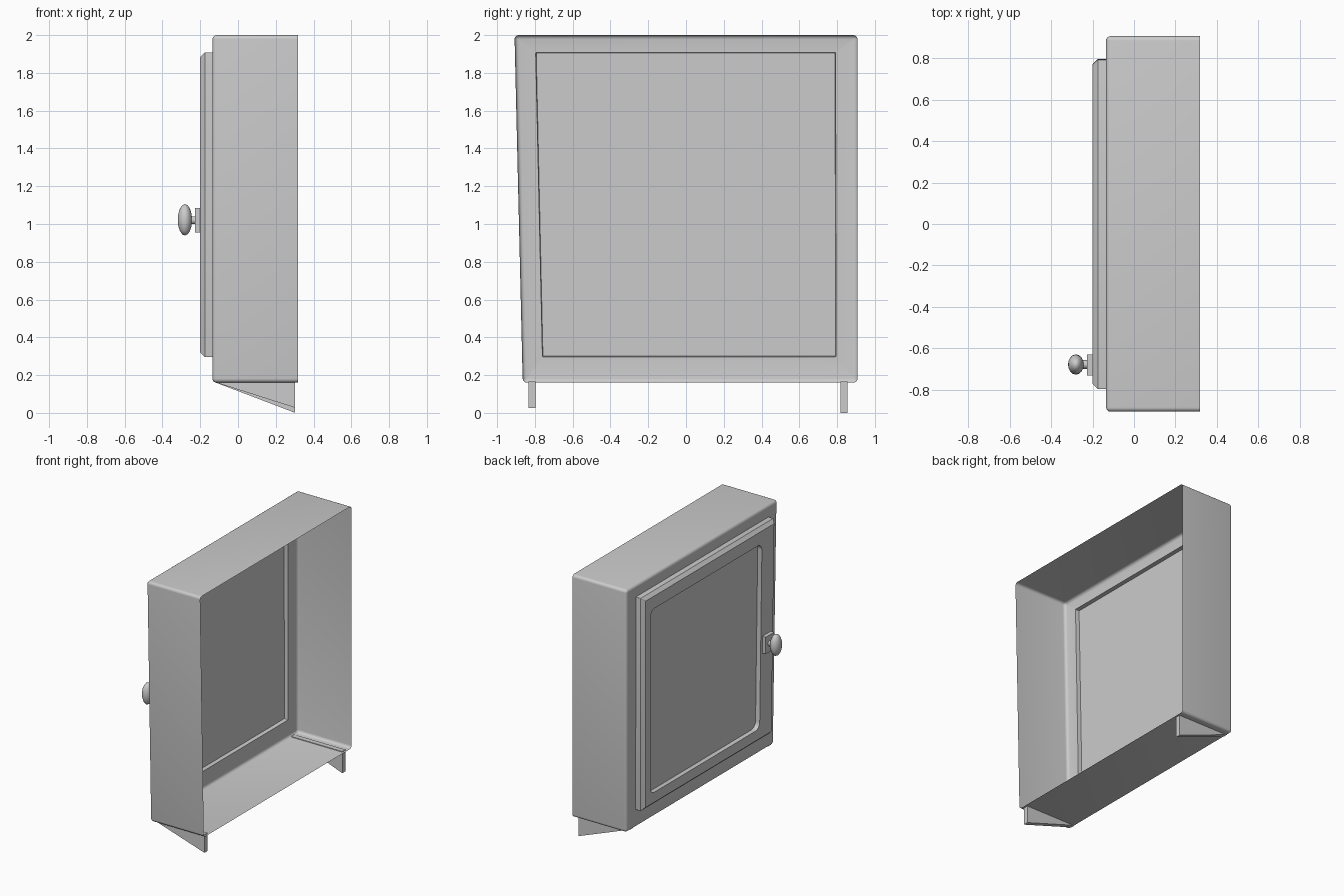
import bpy, bmesh, math

if "Cube" in bpy.data.objects:
    bpy.data.objects.remove(bpy.data.objects["Cube"])

Z_TOP, Z_BOT, Y_MAX = 2.0, 0.16, 0.908


def taper(y, z):
    # the latch side leans inward towards the bottom
    return Y_MAX - (Y_MAX - y) * (1 - 0.024 * (Z_TOP - z) / (Z_TOP - Z_BOT))


def loop(x, y0, y1, z0, z1, r, n=5):
    pts = []
    corners = [(y1 - r, z1 - r, 0), (y0 + r, z1 - r, 90), (y0 + r, z0 + r, 180), (y1 - r, z0 + r, 270)]
    for cy, cz, start in corners:
        for i in range(n + 1):
            a = math.radians(start + 90 * i / n)
            y, z = cy + r * math.cos(a), cz + r * math.sin(a)
            pts.append((x, taper(y, z), z))
    return pts


def finish(bm, name, smooth=True):
    mesh = bpy.data.meshes.new(name)
    bm.to_mesh(mesh)
    bm.free()
    obj = bpy.data.objects.new(name, mesh)
    bpy.context.collection.objects.link(obj)
    if smooth:
        bpy.ops.object.select_all(action='DESELECT')
        obj.select_set(True)
        bpy.context.view_layer.objects.active = obj
        bpy.ops.object.shade_smooth_by_angle(angle=math.radians(30))
    return obj


def loft(name, loops, cap=False):
    bm = bmesh.new()
    rings = [[bm.verts.new(p) for p in pts] for pts in loops]
    for a, b in zip(rings, rings[1:]):
        for i in range(len(a)):
            j = (i + 1) % len(a)
            bm.faces.new((a[i], a[j], b[j], b[i]))
    if cap:
        bm.faces.new(rings[-1])
    return finish(bm, name)


# open-backed cabinet shell with rounded edges, door opening and inner panel
R = 0.022
shell = [loop(0.318, -Y_MAX, Y_MAX, Z_BOT, Z_TOP, R)]
for i in range(5):
    a = math.radians(90 * i / 4)
    d = R * (1 - math.cos(a))
    shell.append(loop(-0.135 + R - R * math.sin(a), -Y_MAX + d, Y_MAX - d,
                      Z_BOT + d, Z_TOP - d, max(R - d, 0.003)))
shell.append(loop(-0.135, -0.798, 0.792, 0.297, 1.907, 0.003))
shell.append(loop(-0.165, -0.795, 0.789, 0.300, 1.904, 0.003))
loft("cabinet_shell", shell, cap=True)

# chamfered door frame around the recessed panel
loft("door_frame", [
    loop(-0.135, -0.80, 0.794, 0.295, 1.909, 0.003),
    loop(-0.175, -0.80, 0.794, 0.295, 1.909, 0.003),
    loop(-0.200, -0.776, 0.77, 0.319, 1.885, 0.003),
    loop(-0.200, -0.63, 0.71, 0.395, 1.79, 0.05),
    loop(-0.165, -0.63, 0.71, 0.395, 1.79, 0.05),
])


# wedge feet under each side
def wedge(name, y0, y1, z_low):
    bm = bmesh.new()
    prof = [(-0.13, 0.165), (0.303, 0.165), (0.303, z_low)]
    a, b = [[bm.verts.new((x, y, z)) for x, z in prof] for y in (y0, y1)]
    bm.faces.new(a)
    bm.faces.new(b[::-1])
    for i in range(3):
        j = (i + 1) % 3
        bm.faces.new((a[j], a[i], b[i], b[j]))
    bmesh.ops.recalc_face_normals(bm, faces=bm.faces)
    finish(bm, name, smooth=False)


wedge("foot_latch_side", -0.835, -0.797, 0.027)
wedge("foot_hinge_side", 0.818, 0.856, 0.0)

# latch plate
bpy.ops.mesh.primitive_cube_add(size=1, location=(-0.212, -0.681, 1.02))
plate = bpy.context.object
plate.name = "knob_plate"
plate.scale = (0.032, 0.102, 0.128)

# knob stem
bpy.ops.mesh.primitive_cylinder_add(vertices=12, radius=0.021, depth=0.04,
                                    location=(-0.242, -0.679, 1.02), rotation=(0, math.pi / 2, 0))
bpy.context.object.name = "knob_stem"
bpy.ops.object.shade_smooth_by_angle(angle=math.radians(40))

# flattened knob
bpy.ops.mesh.primitive_uv_sphere_add(segments=16, ring_count=8, radius=1,
                                     location=(-0.281, -0.679, 1.022), rotation=(0, math.pi / 2, 0))
knob = bpy.context.object
knob.name = "knob"
knob.scale = (0.083, 0.049, 0.038)
bpy.ops.object.shade_smooth_by_angle(angle=math.radians(60))
